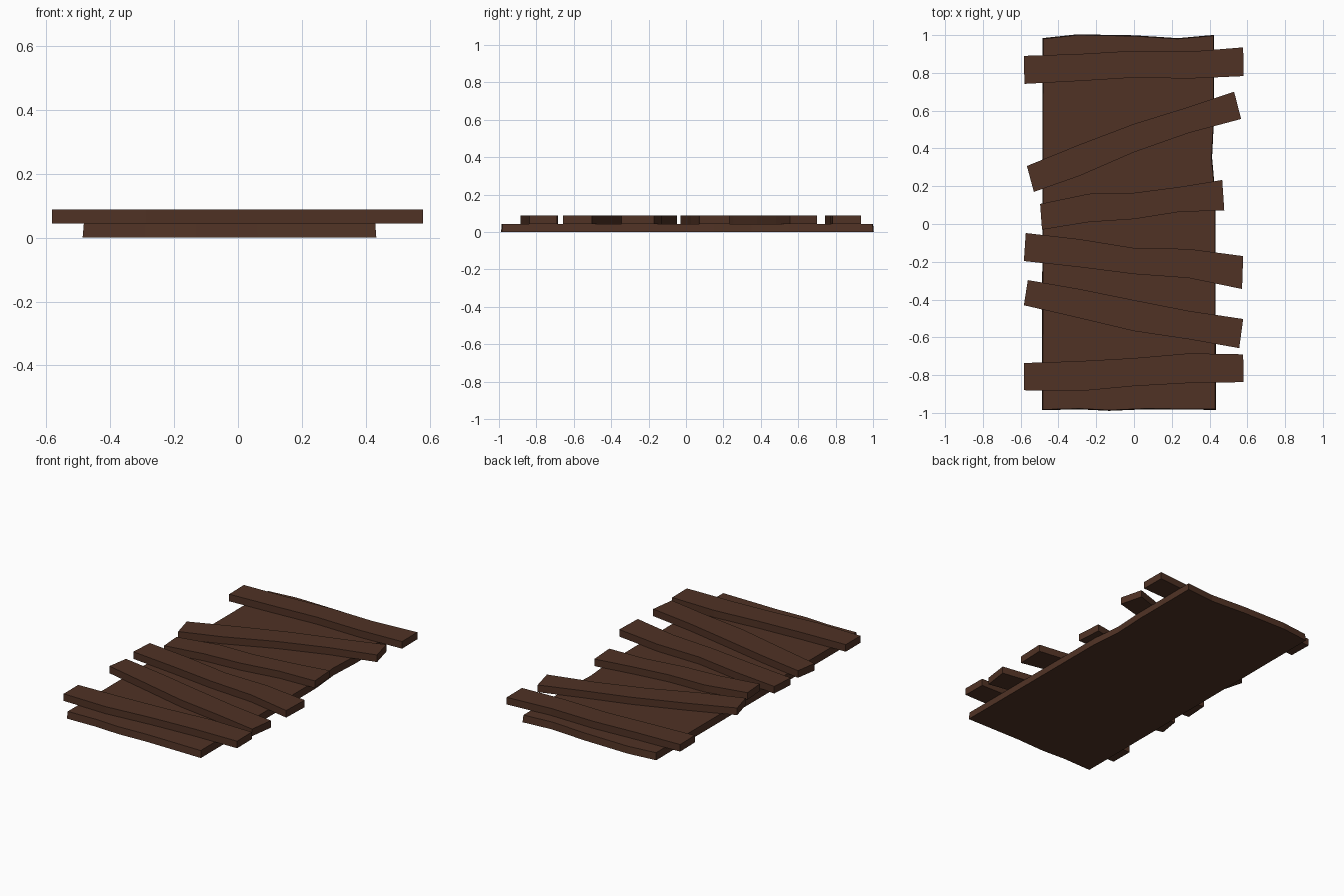
import bpy, bmesh

wood = bpy.data.materials.new("dark_wood")
wood.diffuse_color = (0.08, 0.032, 0.018, 1)

T = 0.044  # board thickness


def slab(name, outline, z, flare=0.0):
    """Extrude a flat outline; flare widens the underside slightly."""
    bm = bmesh.new()
    low = [bm.verts.new((x * (1 + flare), y * (1 + flare / 2), z)) for x, y in outline]
    high = [bm.verts.new((x, y, z + T)) for x, y in outline]
    bm.faces.new(low[::-1])
    bm.faces.new(high)
    n = len(outline)
    for i in range(n):
        j = (i + 1) % n
        bm.faces.new((low[i], low[j], high[j], high[i]))
    bmesh.ops.recalc_face_normals(bm, faces=bm.faces)
    mesh = bpy.data.meshes.new(name)
    bm.to_mesh(mesh)
    bm.free()
    mesh.materials.append(wood)
    ob = bpy.data.objects.new(name, mesh)
    bpy.context.collection.objects.link(ob)


def plank(name, back, front, bend):
    """Crooked plank: back and front edges run left to right.
    Each edge is its two end corners plus the three y values between, at x = -bend, 0, bend."""
    def edge(e):
        left, ys, right = e
        return [left, *zip((-bend, 0, bend), ys), right]
    slab(name, edge(front) + edge(back)[::-1], T)


# wide base board with uneven edges
slab("base_board", [
    (-0.483, -0.982), (-0.29, -0.977), (-0.13, -0.985), (0.06, -0.977), (0.43, -0.98),
    (0.428, 0.15), (0.41, 0.35), (0.42, 0.55), (0.42, 0.997),
    (0.23, 0.98), (0, 0.995), (-0.3, 1.0), (-0.48, 0.98)], 0, 0.008)

# crooked cross planks, back to front
plank("back_plank", ((-0.583, 0.89), (0.90, 0.917, 0.912), (0.578, 0.935)),
      ((-0.58, 0.742), (0.757, 0.775, 0.77), (0.58, 0.783)), 0.29)
plank("slanted_plank", ((-0.567, 0.307), (0.42, 0.53, 0.62), (0.53, 0.70)),
      ((-0.53, 0.17), (0.254, 0.38, 0.482), (0.567, 0.556)), 0.29)
plank("short_plank", ((-0.497, 0.106), (0.16, 0.165, 0.196), (0.467, 0.233)),
      ((-0.487, -0.03), (0.01, 0.026, 0.064), (0.478, 0.072)), 0.24)
plank("middle_plank", ((-0.573, -0.048), (-0.08, -0.127, -0.132), (0.578, -0.17)),
      ((-0.583, -0.196), (-0.228, -0.265, -0.286), (0.572, -0.344)), 0.29)
plank("tilted_plank", ((-0.562, -0.297), (-0.344, -0.403, -0.46), (0.578, -0.503)),
      ((-0.583, -0.43), (-0.498, -0.567, -0.61), (0.557, -0.657)), 0.29)
plank("front_plank", ((-0.583, -0.736), (-0.726, -0.71, -0.685), (0.578, -0.69)),
      ((-0.583, -0.88), (-0.885, -0.858, -0.842), (0.58, -0.837)), 0.29)
